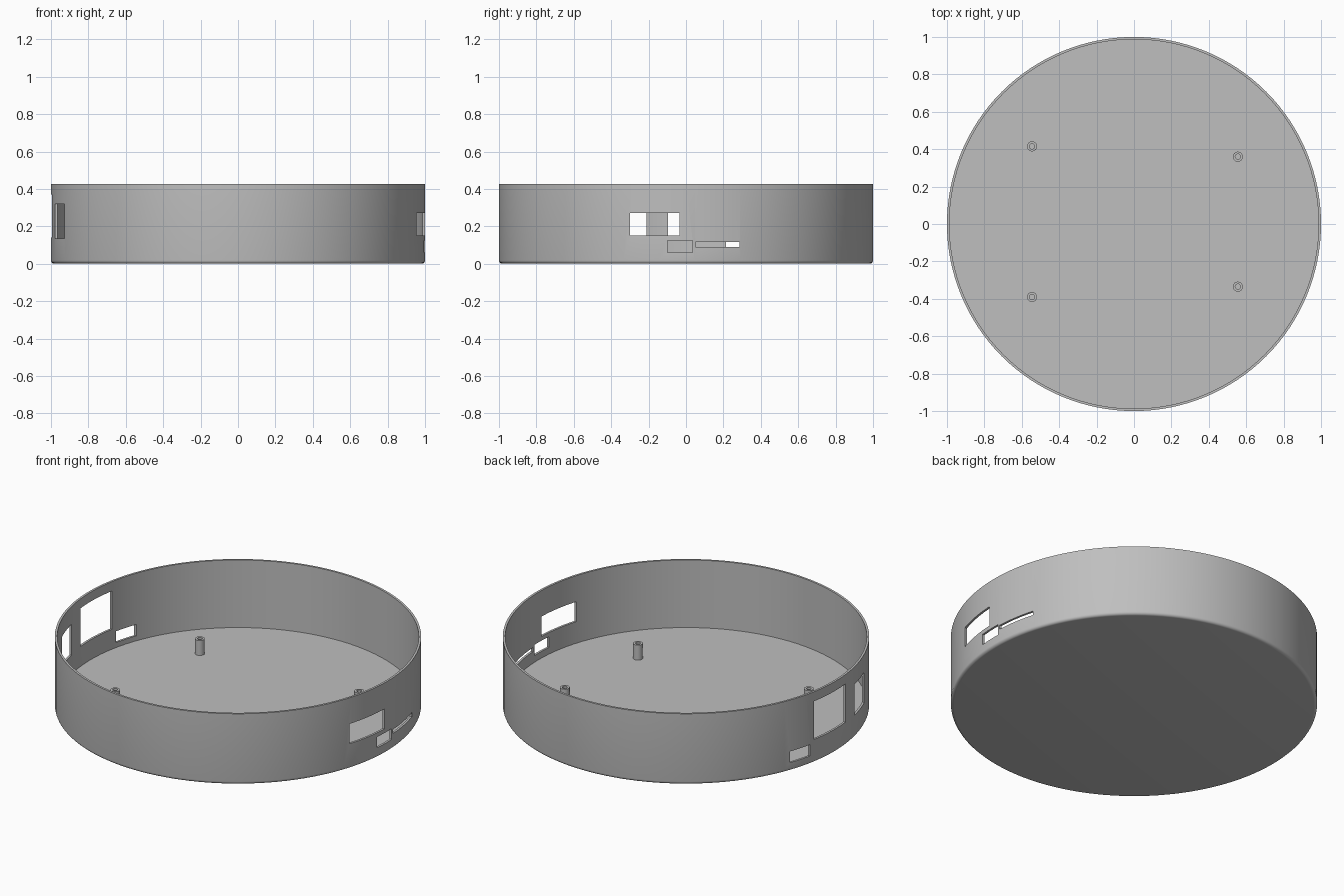
import bpy, bmesh, math
from mathutils import Vector

cube = bpy.data.objects.get("Cube")
if cube:
    bpy.data.objects.remove(cube, do_unlink=True)

grey = bpy.data.materials.new("mid_grey")
grey.use_nodes = True
GREY = (0.52, 0.52, 0.52, 1)
grey.diffuse_color = GREY
grey.node_tree.nodes["Principled BSDF"].inputs["Base Color"].default_value = GREY


def add_object(name, bm):
    bmesh.ops.recalc_face_normals(bm, faces=bm.faces)
    mesh = bpy.data.meshes.new(name)
    bm.to_mesh(mesh)
    bm.free()
    mesh.materials.append(grey)
    obj = bpy.data.objects.new(name, mesh)
    bpy.context.collection.objects.link(obj)
    return obj


def select_only(obj):
    bpy.ops.object.select_all(action='DESELECT')
    obj.select_set(True)
    bpy.context.view_layer.objects.active = obj


def lathe(name, profile, sides, location=(0, 0, 0)):
    """Revolve an (r, z) profile; its two ends are closed with flat caps."""
    bm = bmesh.new()
    rings = []
    for r, z in profile:
        angles = [2 * math.pi * i / sides for i in range(sides)]
        rings.append([bm.verts.new((r * math.cos(a), r * math.sin(a), z)) for a in angles])
    for low, high in zip(rings, rings[1:]):
        for i in range(sides):
            j = (i + 1) % sides
            bm.faces.new((low[i], low[j], high[j], high[i]))
    bm.faces.new(rings[0])
    bm.faces.new(rings[-1])
    obj = add_object(name, bm)
    obj.location = location
    return obj


def smooth(obj):
    select_only(obj)
    bpy.ops.object.shade_smooth_by_angle(angle=math.radians(30))


# Round tray with a filleted bottom edge and thin wall
HEIGHT, INNER, FLOOR, FILLET = 0.427, 0.987, 0.02, 0.018
profile = []
for step in range(6):
    a = math.pi / 2 * step / 5
    profile.append((1 - FILLET + FILLET * math.sin(a), FILLET - FILLET * math.cos(a)))
profile += [(1, HEIGHT), (INNER, HEIGHT), (INNER, FLOOR)]
tray = lathe("round_tray", profile, 128)

# Port openings: side of x, y range, z range
ports = [
    (1, -0.30, -0.035, 0.15, 0.27),
    (1, -0.10, 0.035, 0.06, 0.125),
    (1, 0.05, 0.285, 0.09, 0.115),
    (-1, -0.37, -0.21, 0.135, 0.32),
    (-1, -0.095, 0.185, 0.14, 0.37),
    (-1, 0.213, 0.35, 0.05, 0.118),
]
bm = bmesh.new()
for side, y0, y1, z0, z1 in ports:
    box = bmesh.ops.create_cube(bm, size=1)["verts"]
    bmesh.ops.scale(bm, verts=box, vec=(0.4, y1 - y0, z1 - z0))
    bmesh.ops.translate(bm, verts=box, vec=Vector((side, (y0 + y1) / 2, (z0 + z1) / 2)))
cutter = add_object("port_cutter", bm)
cutter.hide_render = True

cut = tray.modifiers.new("ports", 'BOOLEAN')
cut.operation = 'DIFFERENCE'
cut.solver = 'EXACT'
cut.object = cutter
select_only(tray)
bpy.ops.object.modifier_apply(modifier=cut.name)
bpy.data.objects.remove(cutter, do_unlink=True)
smooth(tray)

# Hollow screw posts on the floor
post_profile = [(0.027, 0), (0.027, 0.092), (0.014, 0.092), (0.014, 0.01)]
posts = {
    "back_right_post": (-0.545, 0.415),
    "front_right_post": (-0.545, -0.39),
    "back_left_post": (0.555, 0.36),
    "front_left_post": (0.555, -0.335),
}
for name, (x, y) in posts.items():
    smooth(lathe(name, post_profile, 16, (x, y, FLOOR - 0.002)))
